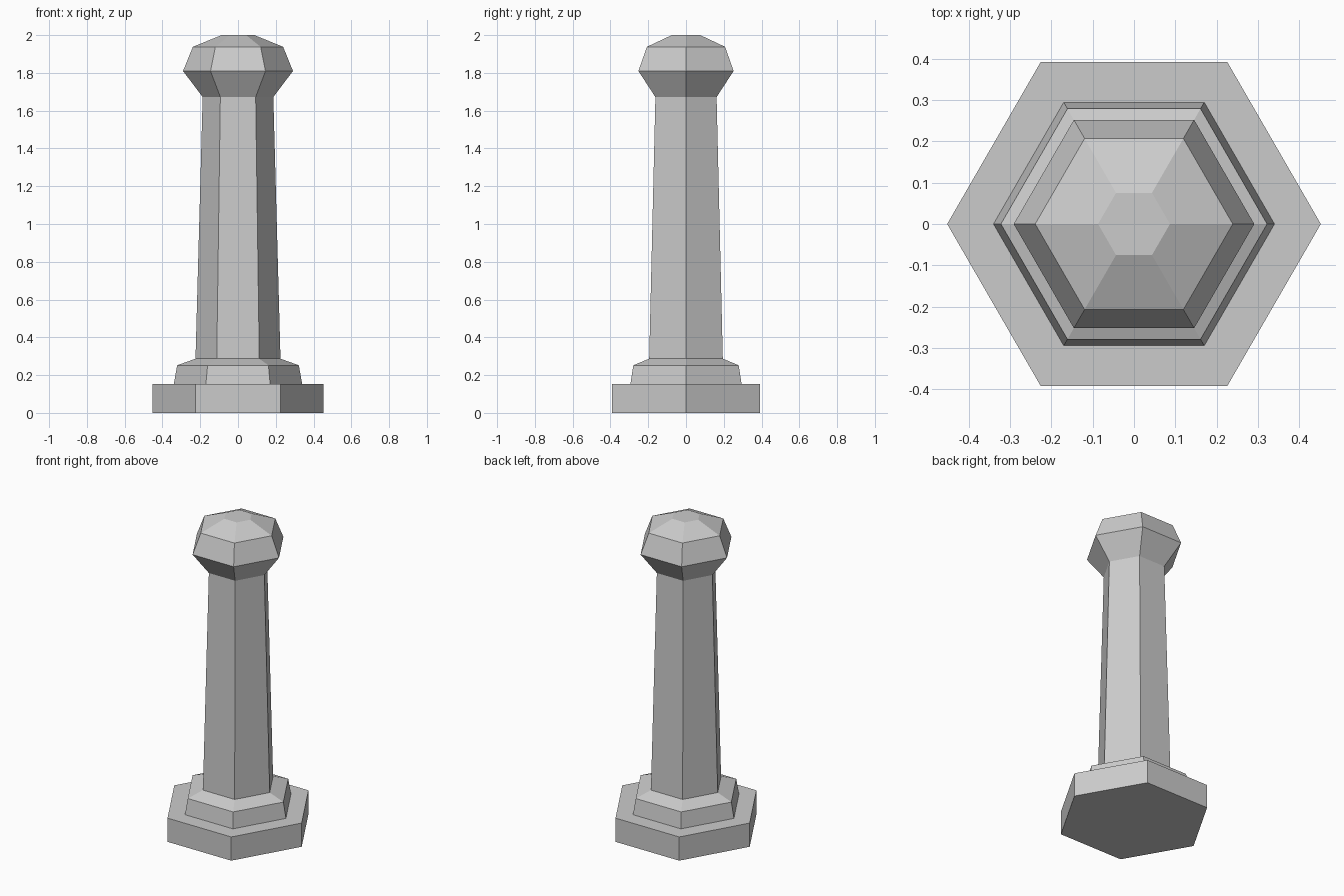
import bpy
import bmesh
from math import cos, sin, pi

if "Cube" in bpy.data.objects:
    bpy.data.objects.remove(bpy.data.objects["Cube"])

SIDES = 6


def hex_part(name, profile):
    """Stack hexagonal rings from (radius, z) pairs and cap both ends."""
    bm = bmesh.new()
    rings = [[bm.verts.new((r * cos(2 * pi * i / SIDES), r * sin(2 * pi * i / SIDES), z))
              for i in range(SIDES)] for r, z in profile]
    for low, high in zip(rings, rings[1:]):
        for i in range(SIDES):
            j = (i + 1) % SIDES
            bm.faces.new((low[i], low[j], high[j], high[i]))
    bm.faces.new(rings[0][::-1])
    bm.faces.new(rings[-1])
    mesh = bpy.data.meshes.new(name)
    bm.to_mesh(mesh)
    bm.free()
    obj = bpy.data.objects.new(name, mesh)
    bpy.context.collection.objects.link(obj)
    return obj


# Wide base slab
hex_part("plinth", [(0.452, 0), (0.452, 0.152)])
# Stepped collar with sloping top
hex_part("collar", [(0.34, 0.152), (0.322, 0.252), (0.225, 0.287)])
# Tapered post
hex_part("shaft", [(0.225, 0.287), (0.187, 1.672)])
# Faceted head
hex_part("knob", [(0.187, 1.672), (0.291, 1.81), (0.239, 1.938), (0.087, 2.0)])
